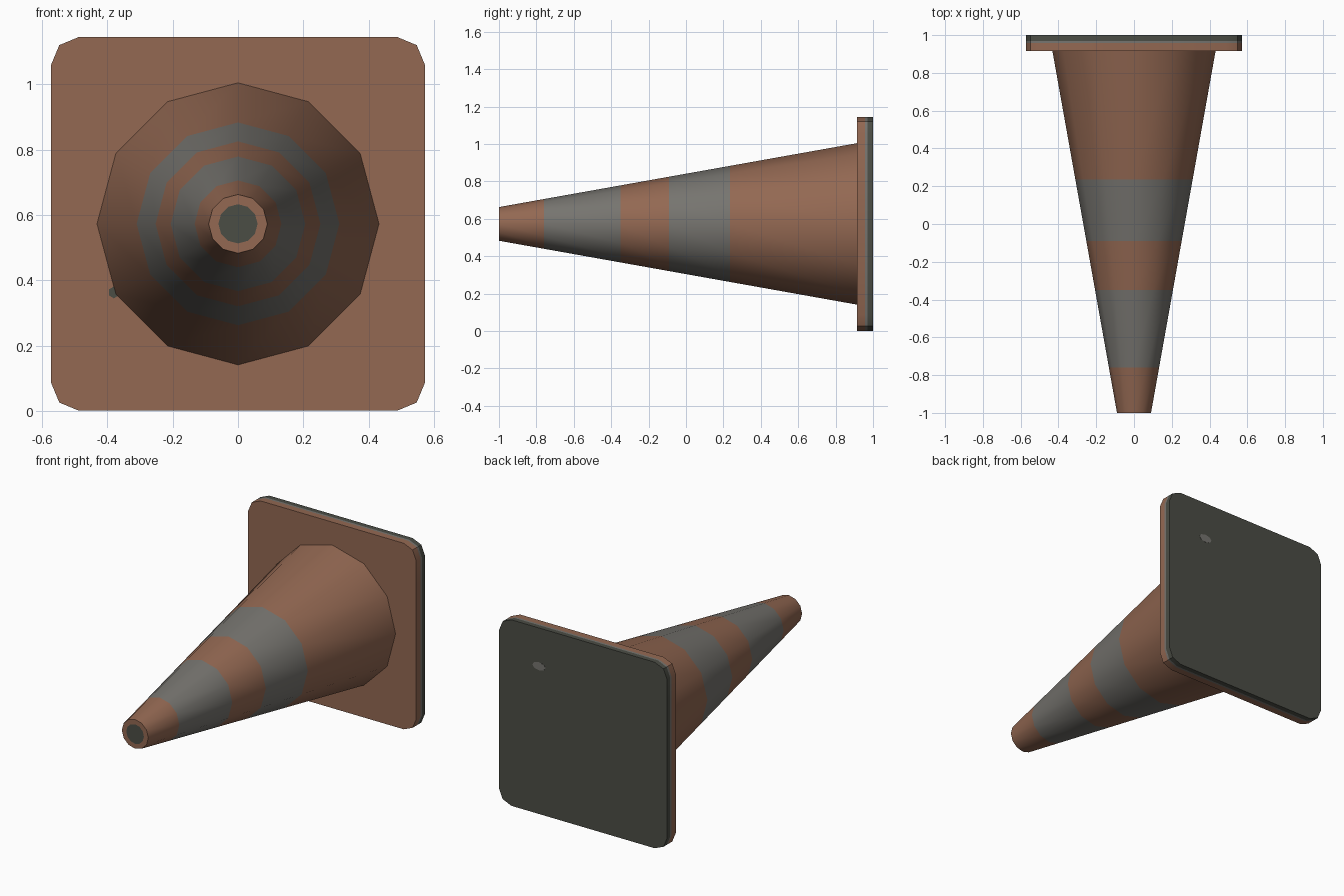
import bpy, bmesh, math

if "Cube" in bpy.data.objects:
    bpy.data.objects.remove(bpy.data.objects["Cube"])

ZC = 0.573  # height of the cone axis

def srgb(r, g, b):
    f = lambda c: (c / 255 / 12.92) if c < 10 else ((c / 255 + 0.055) / 1.055) ** 2.4
    return (f(r), f(g), f(b), 1)

def material(name, rgb):
    m = bpy.data.materials.new(name)
    m.diffuse_color = srgb(*rgb)
    m.use_nodes = True
    m.node_tree.nodes["Principled BSDF"].inputs["Base Color"].default_value = m.diffuse_color
    return m

MATS = [material("faded orange", (147, 104, 82)),
        material("stripe grey", (118, 116, 111)),
        material("dark underside", (75, 77, 69))]

def loft(name, rings, mats, smooth=True):
    """Join matching rings of points; mats = first cap, each band, last cap."""
    bm = bmesh.new()
    loops = [[bm.verts.new(p) for p in ring] for ring in rings]
    n = len(loops[0])
    bm.faces.new(loops[0]).material_index = mats[0]
    for a, b, m in zip(loops, loops[1:], mats[1:-1]):
        for i in range(n):
            j = (i + 1) % n
            bm.faces.new((a[i], a[j], b[j], b[i])).material_index = m
    bm.faces.new(loops[-1]).material_index = mats[-1]
    bmesh.ops.recalc_face_normals(bm, faces=bm.faces)
    me = bpy.data.meshes.new(name)
    bm.to_mesh(me)
    bm.free()
    for m in MATS:
        me.materials.append(m)
    ob = bpy.data.objects.new(name, me)
    bpy.context.collection.objects.link(ob)
    if smooth:
        bpy.ops.object.select_all(action='DESELECT')
        ob.select_set(True)
        bpy.context.view_layer.objects.active = ob
        bpy.ops.object.shade_smooth_by_angle(angle=math.radians(35))
    return ob

def circle(r, y, n=12, x=0, z=ZC, squash=1):
    return [(x + r * math.sin(2 * math.pi * i / n), y,
             z + squash * r * math.cos(2 * math.pi * i / n)) for i in range(n)]

# Cone with two stripes and a dark disc set in the tip
Y0, Y1, R0, R1 = -1.0, 0.917, 0.09, 0.432
radius = lambda y: R0 + (R1 - R0) * (y - Y0) / (Y1 - Y0)
cuts = [Y0, -0.76, -0.35, -0.09, 0.235, Y1]
loft("cone", [circle(0.06, Y0)] + [circle(radius(y), y) for y in cuts],
     [2, 0, 0, 1, 0, 1, 0, 0])

# Square base plate with clipped corners
corner = [(0.572, 0.487), (0.547, 0.547), (0.487, 0.572)]
outline = []
for k in range(4):
    c, s = round(math.cos(k * math.pi / 2)), round(math.sin(k * math.pi / 2))
    outline += [(c * u - s * v, s * u + c * v) for u, v in corner]
loft("base_plate", [[(u, y, v + ZC) for u, v in outline] for y in (0.915, 0.957, 0.97, 1.0)],
     [0, 0, 1, 2, 2])

# Small scuff marks on the plate
loft("back_scuff", [circle(0.045, y, 8, 0.3, 0.91, 0.55) for y in (0.998, 1.001)],
     [1, 1, 1], False)
loft("front_scuff", [circle(0.018, y, 6, -0.38, 0.363) for y in (0.913, 0.917)],
     [2, 2, 2], False)
